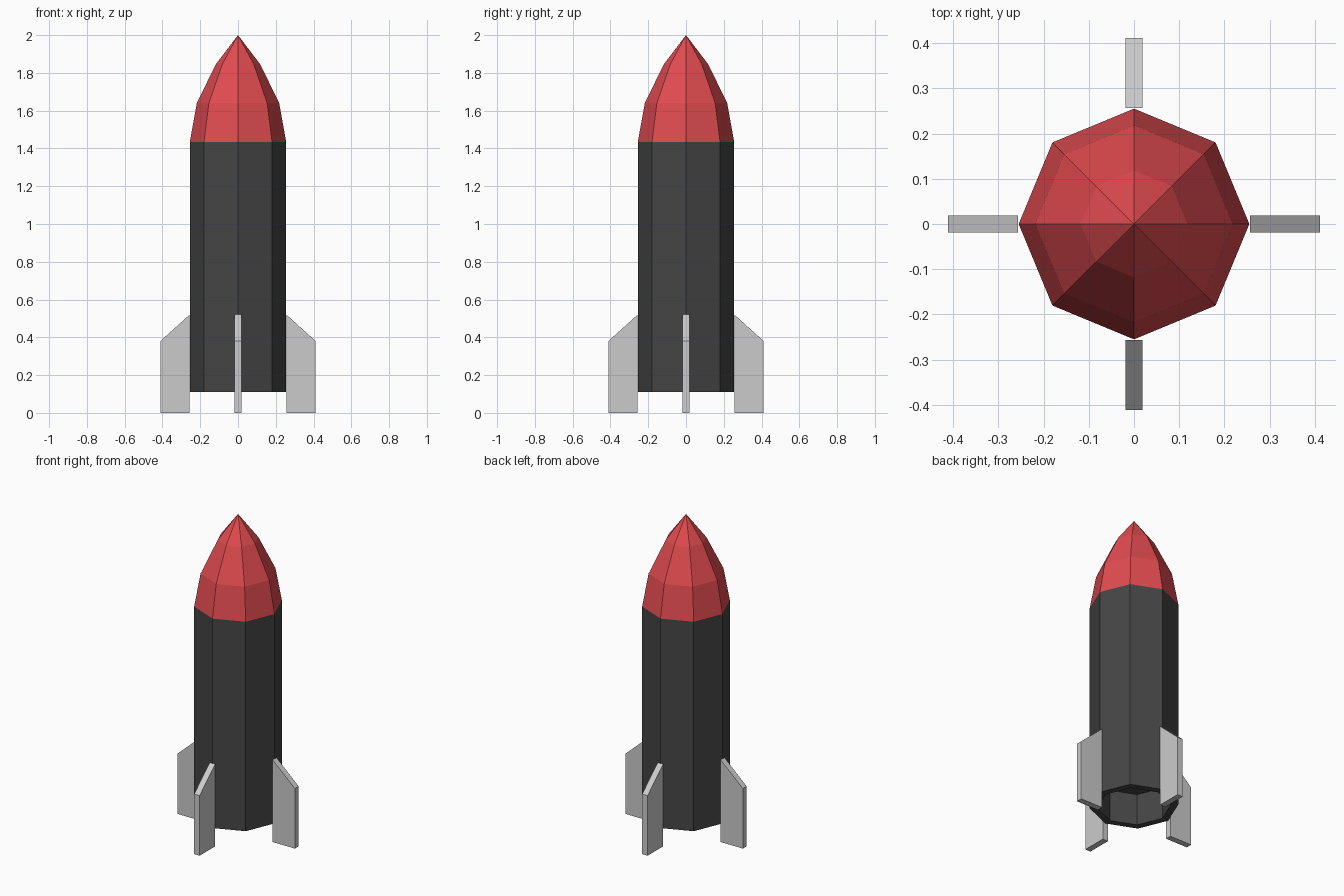
import bpy, bmesh, math
from mathutils import Matrix

if "Cube" in bpy.data.objects:
    bpy.data.objects.remove(bpy.data.objects["Cube"])

SIDES = 8


def material(name, color):
    mat = bpy.data.materials.new(name)
    mat.diffuse_color = color
    mat.use_nodes = True
    mat.node_tree.nodes["Principled BSDF"].inputs["Base Color"].default_value = mat.diffuse_color
    return mat


def finish(bm, name, mat=None):
    bmesh.ops.recalc_face_normals(bm, faces=bm.faces)
    mesh = bpy.data.meshes.new(name)
    bm.to_mesh(mesh)
    bm.free()
    obj = bpy.data.objects.new(name, mesh)
    bpy.context.collection.objects.link(obj)
    if mat:
        mesh.materials.append(mat)
    return obj


def lathe(name, profile, mat):
    """Revolve (radius, z) points into a flat-faced eight-sided shell."""
    bm = bmesh.new()
    verts = [bm.verts.new((r, 0, z)) for r, z in profile]
    edges = [bm.edges.new(pair) for pair in zip(verts, verts[1:])]
    bmesh.ops.spin(bm, geom=verts + edges, axis=(0, 0, 1), cent=(0, 0, 0),
                   steps=SIDES, angle=math.tau, use_merge=False)
    bmesh.ops.remove_doubles(bm, verts=bm.verts, dist=0.0005)
    bmesh.ops.dissolve_degenerate(bm, edges=bm.edges, dist=0.0005)
    bm.normal_update()
    obj = finish(bm, name, mat)
    # Face the shell outwards
    if sum(p.normal.dot(p.center) for p in obj.data.polygons) < 0:
        obj.data.flip_normals()
    return obj


dark = material("dark_grey", (0.06, 0.06, 0.06, 1))
red = material("red", (0.75, 0.07, 0.08, 1))

# Body tube with a recessed exhaust opening underneath
lathe("body", [(0.255, 1.435), (0.255, 0.11), (0.212, 0.11),
               (0.212, 0.31), (0, 0.31)], dark)

# Faceted nose cone
lathe("nose_cone", [(0.255, 1.435), (0.218, 1.64), (0.118, 1.845), (0, 2.0)], red)

# Four fins around the base
FIN = [(0.256, 0), (0.411, 0), (0.411, 0.38), (0.256, 0.52)]
for i in range(4):
    bm = bmesh.new()
    face = bm.faces.new([bm.verts.new((x, -0.019, z)) for x, z in FIN])
    side = bmesh.ops.extrude_face_region(bm, geom=[face], use_keep_orig=True)["geom"]
    bmesh.ops.translate(bm, vec=(0, 0.038, 0),
                        verts=[v for v in side if isinstance(v, bmesh.types.BMVert)])
    bmesh.ops.rotate(bm, verts=bm.verts, cent=(0, 0, 0),
                     matrix=Matrix.Rotation(i * math.pi / 2, 3, 'Z'))
    finish(bm, f"fin_{i + 1}")
